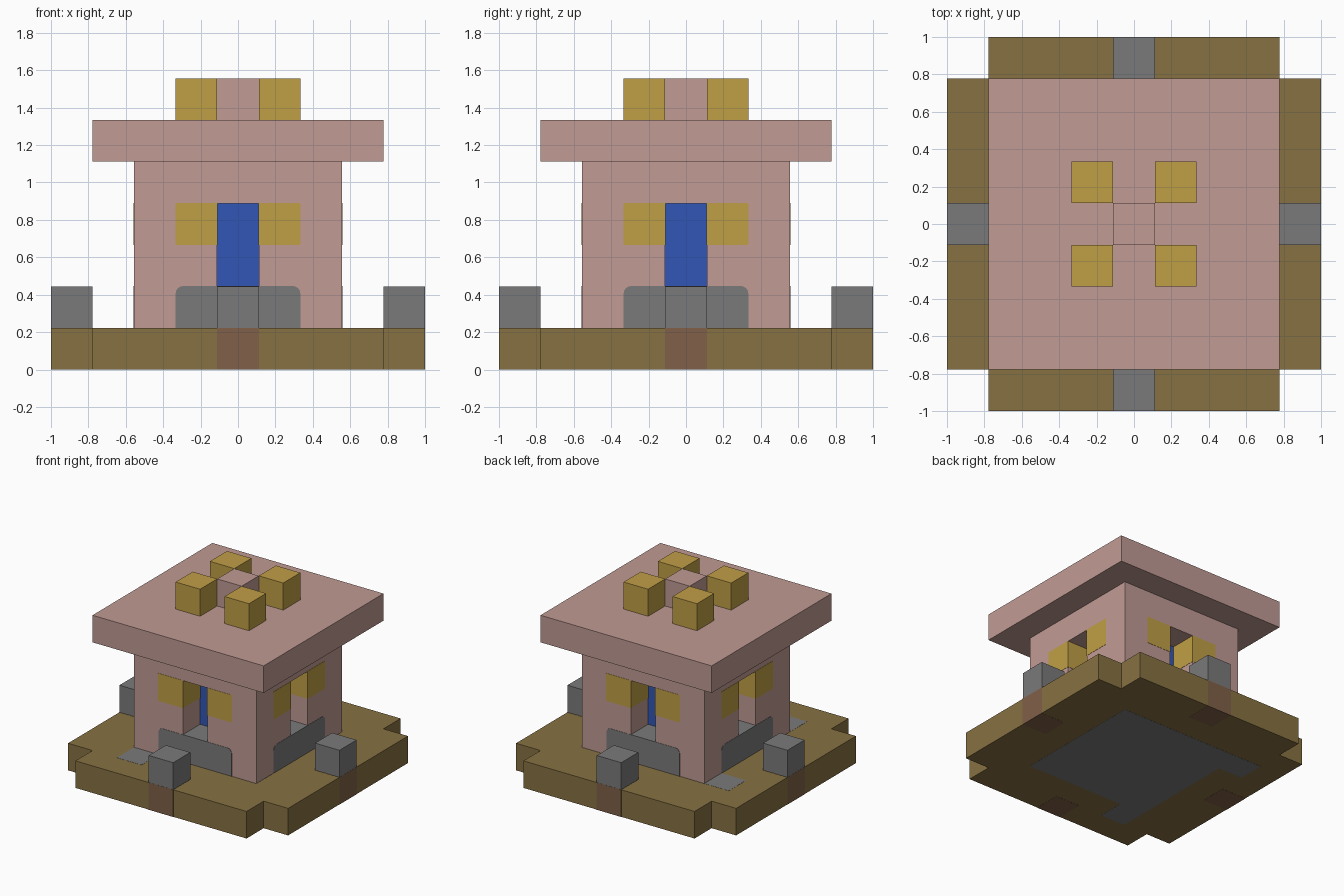
import bpy
import bmesh
from math import cos, sin, pi

cube = bpy.data.objects.get("Cube")
if cube:
    bpy.data.objects.remove(cube, do_unlink=True)

U = 2 / 9       # one block
LIP = 0.002     # how far inlaid blocks stand proud


def material(name, rgb):
    linear = [((c / 255 + 0.055) / 1.055) ** 2.4 for c in rgb] + [1]
    m = bpy.data.materials.new(name)
    m.use_nodes = True
    m.diffuse_color = linear
    bsdf = next(n for n in m.node_tree.nodes if n.type == 'BSDF_PRINCIPLED')
    bsdf.inputs["Base Color"].default_value = linear
    return m


PINK = material("pink_plaster", (193, 155, 148))
GOLD = material("gold", (192, 159, 70))
BROWN = material("brown_earth", (135, 113, 66))
GREY = material("grey_stone", (122, 122, 122))
BLUE = material("blue_core", (50, 86, 182))
CLAY = material("reddish_clay", (128, 96, 72))


def prism(name, outline, bottom, top, mat, place=lambda a, b, h: (a, b, h)):
    """Extrude an outline; place() turns outline and height into x, y, z."""
    bm = bmesh.new()
    lower = [bm.verts.new(place(a, b, bottom)) for a, b in outline]
    upper = [bm.verts.new(place(a, b, top)) for a, b in outline]
    bm.faces.new(lower)
    bm.faces.new(upper)
    for i in range(len(outline)):
        j = (i + 1) % len(outline)
        bm.faces.new((lower[i], lower[j], upper[j], upper[i]))
    bmesh.ops.recalc_face_normals(bm, faces=bm.faces)
    mesh = bpy.data.meshes.new(name)
    bm.to_mesh(mesh)
    bm.free()
    mesh.materials.append(mat)
    obj = bpy.data.objects.new(name, mesh)
    bpy.context.collection.objects.link(obj)
    return obj


def block(name, x, y, size, bottom, top, mat, grow=0):
    """Square block; position, size and heights in block units."""
    h = size * U / 2 + grow
    outline = [(x * U + sx * h, y * U + sy * h)
               for sx, sy in ((-1, -1), (1, -1), (1, 1), (-1, 1))]
    return prism(name, outline, bottom * U - grow, top * U + grow, mat)


def plus(half, notch):
    """Cross-shaped outline in block units."""
    pts = [(half, -notch), (half, notch), (notch, notch)]
    outline = []
    for _ in range(4):
        outline += pts
        pts = [(-y, x) for x, y in pts]
    return [(x * U, y * U) for x, y in outline]


# Ground slab with notched corners, stone foundation and two path stones
prism("ground_slab", plus(4.5, 3.5), 0, U, BROWN)
block("foundation", 0, 0, 5, 0, 1, GREY, LIP / 2)
block("path_stone_front", -2, -3, 1, 0, 1, GREY, LIP / 2)
block("path_stone_side", -3, 2, 1, 0, 1, GREY, LIP / 2)

# Walls with a doorway cut through each side
walls = block("walls", 0, 0, 5, 1, 5, PINK)
cutter = prism("doorway_cutter", plus(3, 0.5), 2 * U, 4 * U, PINK)
cutter.hide_render = True
cut = walls.modifiers.new("doorways", 'BOOLEAN')
cut.operation = 'DIFFERENCE'
cut.solver = 'EXACT'
cut.object = cutter
bpy.context.view_layer.objects.active = walls
bpy.ops.object.modifier_apply(modifier=cut.name)
bpy.data.objects.remove(cutter, do_unlink=True)

prism("inner_core", plus(1.5, 0.5), 2 * U, 4 * U, BLUE)

# Profile of the stone course under each doorway, with rounded top corners
r = 0.04
w, z0, z1 = 1.5 * U, U, 2 * U + LIP
course = [(-w, z0), (w, z0)]
for cx, start in ((w - r, 0), (r - w, pi / 2)):
    for i in range(5):
        a = start + i * pi / 8
        course.append((cx + r * cos(a), z1 - r + r * sin(a)))

# Each side: stone course, gold windows, clay footing and stone post
sides = {"front": (0, -1), "right": (-1, 0), "back": (0, 1), "left": (1, 0)}
for side, (dx, dy) in sides.items():
    prism(side + "_stone_course", course, 1.5 * U, 2.5 * U + LIP, GREY,
          lambda a, z, d: (dx * d - dy * a, dy * d + dx * a, z))
    for s in (-1, 1):
        block(f"{side}_window_{'a' if s < 0 else 'b'}",
              2 * dx - dy * s, 2 * dy + dx * s, 1, 3, 4, GOLD, LIP)
    block(side + "_footing", 4 * dx, 4 * dy, 1, 0, 1, CLAY, LIP / 2)
    block(side + "_post", 4 * dx, 4 * dy, 1, 1, 2, GREY)

# Roof slab, central block and four gold finials
block("roof", 0, 0, 7, 5, 6, PINK)
block("roof_centre", 0, 0, 1, 6, 7, PINK)
for sx in (-1, 1):
    for sy in (-1, 1):
        block(f"finial_{'left' if sx > 0 else 'right'}_{'back' if sy > 0 else 'front'}",
              sx, sy, 1, 6, 7, GOLD)

# Rest the slab inlays exactly on the ground
for obj in bpy.context.collection.objects:
    if obj.name.startswith(("foundation", "path_stone")) or obj.name.endswith("_footing"):
        obj.location.z = 0
